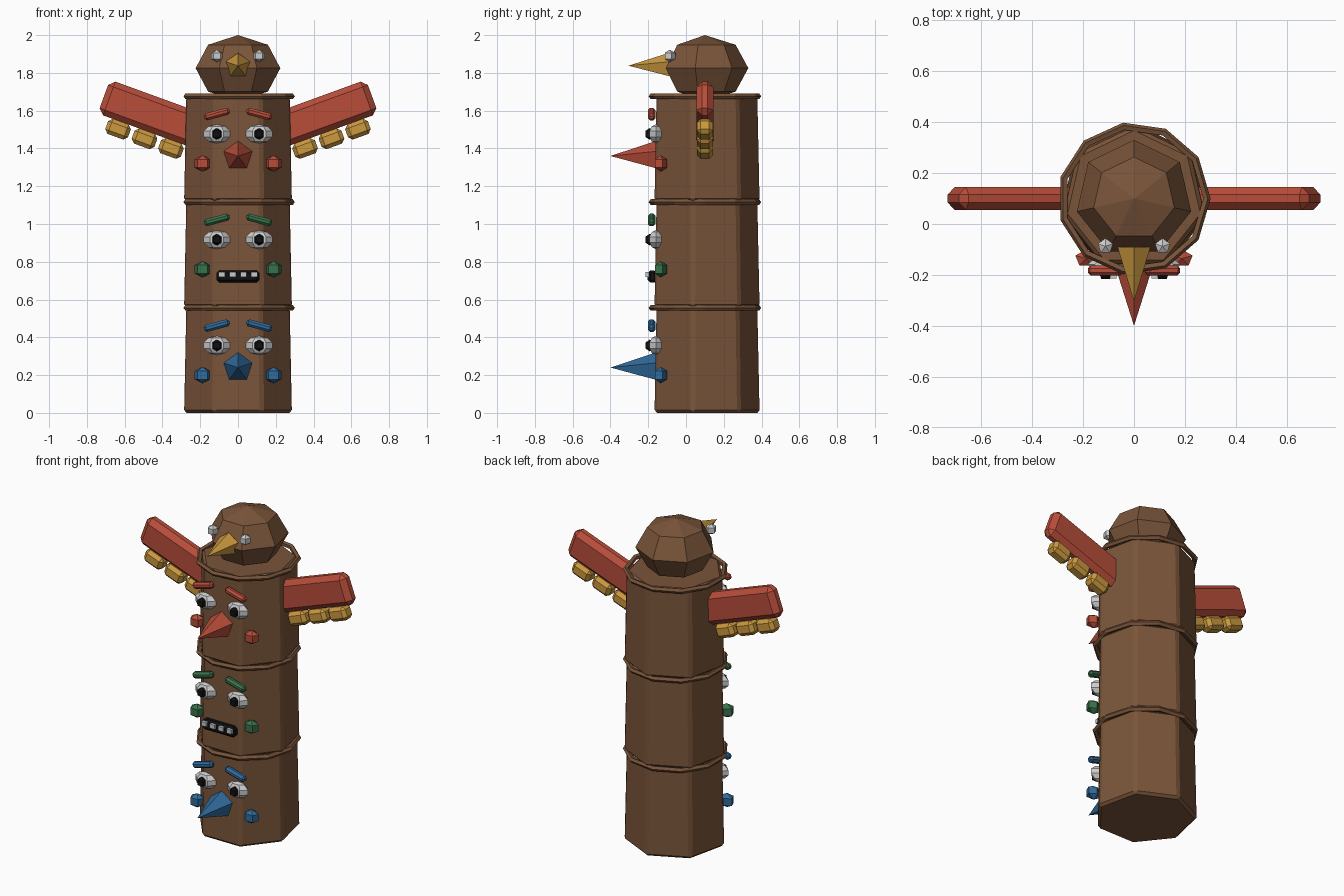
import bpy, bmesh, math
from mathutils import Matrix

if "Cube" in bpy.data.objects:
    bpy.data.objects.remove(bpy.data.objects["Cube"])

CY = 0.10  # y of the pole axis
BACK = math.pi / 2  # first vertex of a polygon points to +y


def material(name, r, g, b):
    m = bpy.data.materials.new(name)
    m.diffuse_color = (r, g, b, 1)
    m.use_nodes = True
    m.node_tree.nodes["Principled BSDF"].inputs["Base Color"].default_value = m.diffuse_color
    return m


BROWN = material("wood", 0.195, 0.09, 0.042)
RED = material("red", 0.48, 0.075, 0.042)
GREEN = material("green", 0.04, 0.17, 0.07)
BLUE = material("blue", 0.03, 0.15, 0.34)
GOLD = material("gold", 0.60, 0.32, 0.05)
WHITE = material("white", 0.80, 0.80, 0.80)
BLACK = material("black", 0.005, 0.005, 0.006)


def finish(name, bm, mat, loc, rot=(0, 0, 0), bevel=0):
    bmesh.ops.recalc_face_normals(bm, faces=bm.faces)
    me = bpy.data.meshes.new(name)
    bm.to_mesh(me)
    bm.free()
    me.materials.append(mat)
    ob = bpy.data.objects.new(name, me)
    ob.location, ob.rotation_euler = loc, rot
    bpy.context.collection.objects.link(ob)
    if bevel:
        mod = ob.modifiers.new("bevel", 'BEVEL')
        mod.width, mod.segments = bevel, 1
    return ob


def lathe(name, profile, sides, mat, loc, start=BACK, rot=(0, 0, 0), bevel=0, depth=1):
    """Faceted solid of revolution about local z from (radius, z) points."""
    bm = bmesh.new()
    rings = []
    for r, z in profile:
        count = sides if r > 0 else 1
        rings.append([bm.verts.new((r * math.cos(start + math.tau * i / sides),
                                    r * math.sin(start + math.tau * i / sides) * depth, z))
                      for i in range(count)])
    for a, b in zip(rings, rings[1:]):
        for i in range(sides):
            j = (i + 1) % sides
            quad = [a[i % len(a)], a[j % len(a)], b[j % len(b)], b[i % len(b)]]
            bm.faces.new(list(dict.fromkeys(quad)))
    for end in (rings[0], rings[-1]):
        if len(end) > 1:
            bm.faces.new(end)
    return finish(name, bm, mat, loc, rot, bevel)


def ball(name, r, h, sides, rows, mat, loc, start=BACK, depth=1):
    """Low-poly ball: radius r, half height h, squashed along y by depth."""
    angles = [math.pi * i / rows for i in range(1, rows)]
    profile = [(0, -h)] + [(r * math.sin(a), -h * math.cos(a)) for a in angles] + [(0, h)]
    return lathe(name, profile, sides, mat, loc, start, depth=depth)


def box(name, size, mat, loc, tilt=0, bevel=0):
    bm = bmesh.new()
    bmesh.ops.create_cube(bm, size=1, matrix=Matrix.Diagonal((*size, 1)))
    return finish(name, bm, mat, loc, (0, tilt, 0), bevel)


def beak(name, radius, base_y, tip_y, z, mat):
    lathe(name, [(radius, 0), (0, base_y - tip_y)], 5, mat, (0, base_y, z),
          rot=(math.pi / 2, 0, 0))


# Three stacked carved sections, each with a ring on top and a face
for n, paint in enumerate((BLUE, GREEN, RED)):
    z0 = n * 0.56
    lathe(f"pole_section_{n + 1}", [(0.296, 0), (0.284, 0.56)], 7, BROWN,
          (0, CY, z0), bevel=0.015)
    bpy.ops.mesh.primitive_torus_add(major_segments=11, minor_segments=5, major_radius=0.285,
                                     minor_radius=0.016, location=(0, CY, z0 + 0.556))
    ring = bpy.context.object
    ring.name = f"ring_{n + 1}"
    ring.data.materials.append(BROWN)
    for s, side in ((-1, "left"), (1, "right")):
        tag = f"{side}_{n + 1}"
        ball(f"eye_{tag}", 0.074, 0.05, 6, 5, WHITE,
             (s * 0.112, -0.16, z0 + 0.357), start=0, depth=0.55)
        ball(f"pupil_{tag}", 0.033, 0.031, 5, 3, BLACK, (s * 0.112, -0.192, z0 + 0.357))
        box(f"brow_{tag}", (0.14, 0.04, 0.038), paint,
            (s * 0.112, -0.182, z0 + 0.462), s * math.radians(15), 0.012)
        ball(f"cheek_{tag}", 0.051, 0.044, 5, 3, paint,
             (s * 0.188, -0.135, z0 + 0.2), depth=0.8)

# Beaks of the bottom and top faces
beak("lower_beak", 0.083, -0.15, -0.40, 0.24, BLUE)
beak("upper_beak", 0.083, -0.15, -0.40, 1.36, RED)

# Mouth with teeth on the middle face
box("mouth", (0.225, 0.05, 0.066), BLACK, (0, -0.178, 0.722), bevel=0.015)
for i in range(4):
    box(f"tooth_{i + 1}", (0.034, 0.02, 0.026), WHITE, (-0.086 + i * 0.0575, -0.205, 0.733))

# Bird head
ball("head", 0.230, 0.175, 7, 4, BROWN, (0, CY, 1.825))
beak("head_beak", 0.068, -0.09, -0.305, 1.838, GOLD)

# Head eyes, wings and feathers on both sides
TILT = math.radians(20)
for s, side in ((-1, "left"), (1, "right")):
    ball(f"head_eye_{side}", 0.036, 0.033, 5, 3, WHITE, (s * 0.112, -0.087, 1.89))
    box(f"wing_{side}", (0.56, 0.09, 0.19), RED, (s * 0.447, CY, 1.579), -s * TILT, 0.03)
    for i in range(3):
        box(f"feather_{side}_{i + 1}", (0.128, 0.085, 0.085), GOLD,
            (s * (0.355 + i * 0.14), CY, 1.40 + i * 0.051), -s * TILT, 0.02)
